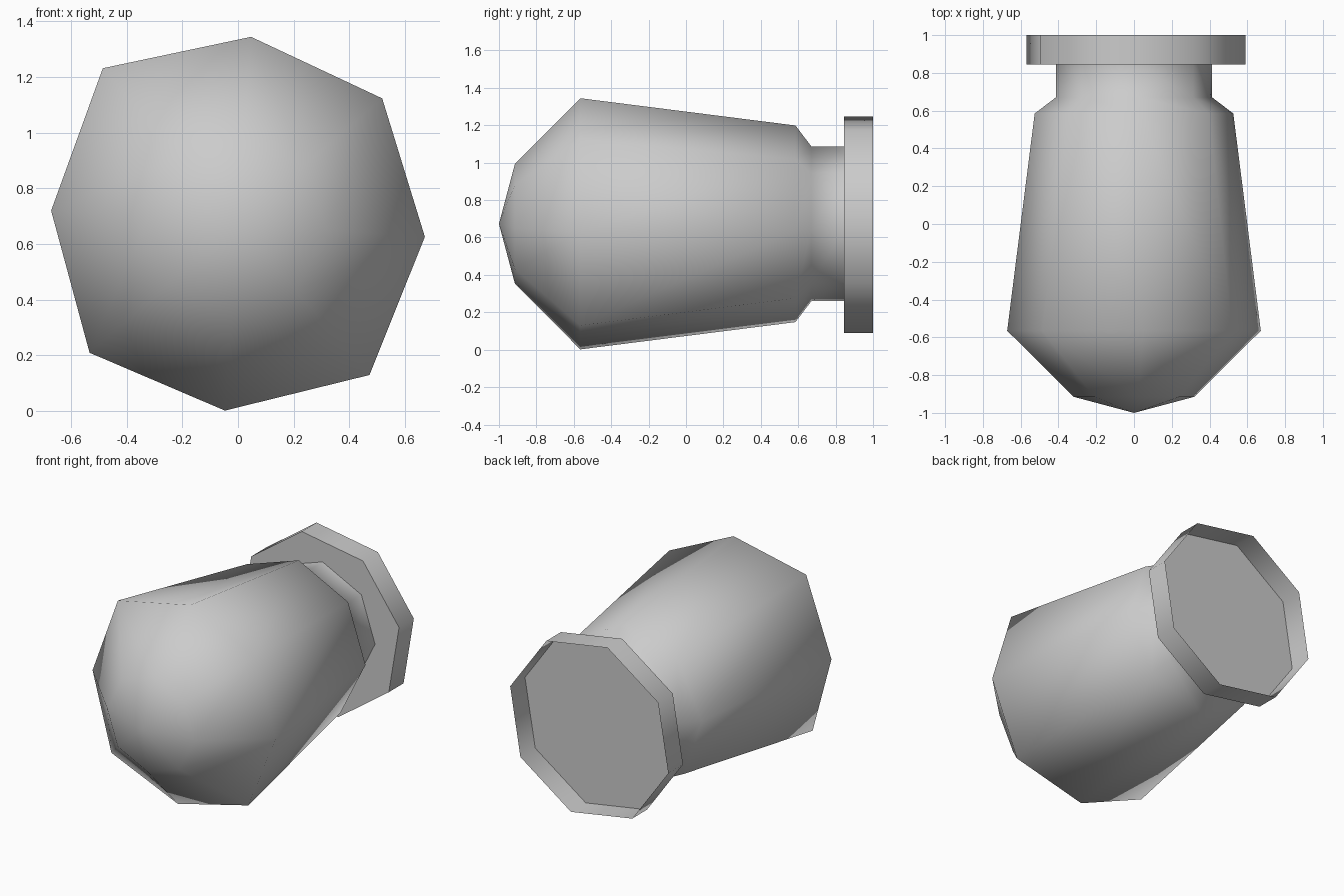
import bpy
import bmesh
import math

SIDES = 8
AXIS_Z = 0.673

old = bpy.data.objects.get("Cube")
if old:
    bpy.data.objects.remove(old, do_unlink=True)

grey = bpy.data.materials.new("light grey")
grey.use_nodes = True
colour = (0.6, 0.6, 0.6, 1)
grey.diffuse_color = colour
grey.node_tree.nodes["Principled BSDF"].inputs["Base Color"].default_value = colour


def lathe(name, profile, turn, centre, bulge=None):
    """Turn (y, radius) points about the y axis; radius 0 makes a pole.
    bulge = (ring index, radius factor for each side)."""
    bm = bmesh.new()
    rings = []
    for i, (y, r) in enumerate(profile):
        if r == 0:
            rings.append([bm.verts.new((centre[0], y, centre[1]))] * SIDES)
            continue
        ring = []
        for k in range(SIDES):
            a = math.radians(turn) + math.tau * k / SIDES
            f = bulge[1][k] if bulge and bulge[0] == i else 1
            ring.append(bm.verts.new((centre[0] + r * f * math.cos(a), y,
                                      centre[1] + r * f * math.sin(a))))
        rings.append(ring)
    for lower, upper in zip(rings, rings[1:]):
        for k in range(SIDES):
            n = (k + 1) % SIDES
            corners = [lower[k], lower[n], upper[n], upper[k]]
            bm.faces.new(list(dict.fromkeys(corners)))
    bmesh.ops.recalc_face_normals(bm, faces=bm.faces)
    mesh = bpy.data.meshes.new(name)
    bm.to_mesh(mesh)
    bm.free()
    mesh.materials.append(grey)
    obj = bpy.data.objects.new(name, mesh)
    bpy.context.collection.objects.link(obj)
    bpy.ops.object.select_all(action="DESELECT")
    obj.select_set(True)
    bpy.context.view_layer.objects.active = obj
    bpy.ops.object.shade_smooth_by_angle(angle=math.radians(65))
    return obj


# Domed head, tapering body, shoulder and neck, with slightly uneven corners
lathe("body",
      [(-1, 0), (-0.915, 0.32), (-0.565, 0.673), (0.585, 0.527),
       (0.67, 0.415), (0.845, 0.415)],
      -4, (0, AXIS_Z),
      bulge=(2, [1, 1.02, 1, 1.1, 1, 1.05, 1, 1.07]))

# Shallow open cup at the back: flat floor and thin rim
lathe("end_cup", [(0.845, 0), (0.845, 0.595), (1, 0.595)], 13, (0.01, 0.668))
